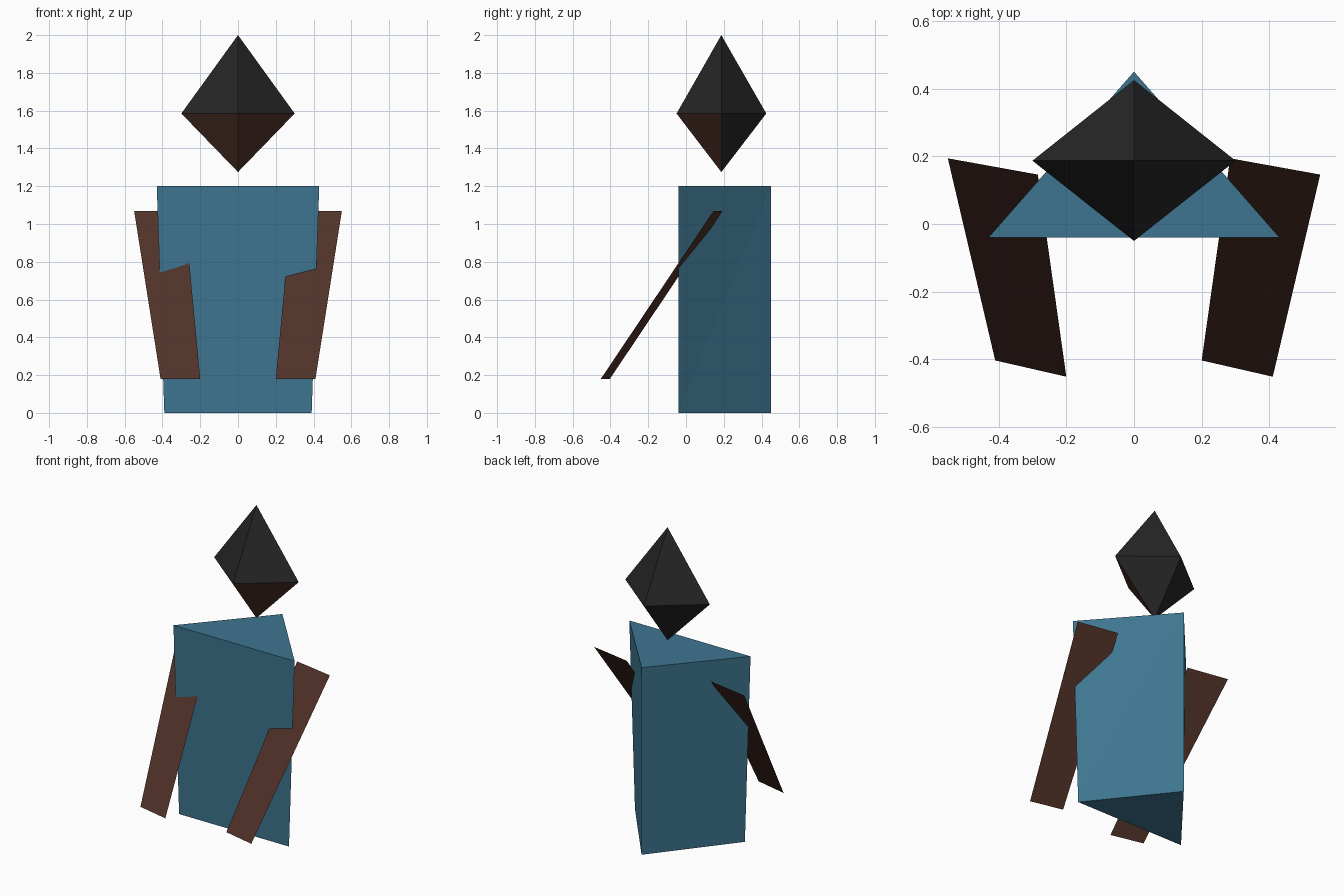
import bpy
import bmesh

cube = bpy.data.objects.get("Cube")
if cube:
    bpy.data.objects.remove(cube, do_unlink=True)


def material(name, rgb):
    mat = bpy.data.materials.new(name)
    mat.use_nodes = True
    mat.diffuse_color = (*rgb, 1)
    mat.node_tree.nodes["Principled BSDF"].inputs["Base Color"].default_value = (*rgb, 1)
    return mat


teal = material("teal", (0.047, 0.178, 0.277))
brown = material("brown", (0.080, 0.031, 0.021))
charcoal = material("charcoal", (0.019, 0.019, 0.019))


def build(name, points, faces, mats, closed=True):
    """Make a flat-shaded object from a few corners."""
    bm = bmesh.new()
    verts = [bm.verts.new(p) for p in points]
    for face in faces:
        bm.faces.new([verts[i] for i in face])
    if closed:
        bmesh.ops.recalc_face_normals(bm, faces=bm.faces[:])
    mesh = bpy.data.meshes.new(name)
    bm.to_mesh(mesh)
    bm.free()
    for mat in mats:
        mesh.materials.append(mat)
    obj = bpy.data.objects.new(name, mesh)
    bpy.context.collection.objects.link(obj)
    return obj


# Body: triangular prism, slightly wider at the shoulders
def triangle(half_width, z):
    return [(-half_width, -0.04, z), (half_width, -0.04, z), (0, 0.45, z)]


build("body", triangle(0.39, 0) + triangle(0.43, 1.2),
      [(0, 1, 2), (3, 4, 5), (0, 1, 4, 3),
       (1, 2, 5), (1, 5, 4), (0, 2, 5), (0, 5, 3)], [teal])

# Head: stretched octahedron with a brown face on the lower front
cy, cz = 0.187, 1.585
ring = [(0.3, cy, cz), (0, 0.425, cz), (-0.3, cy, cz), (0, -0.05, cz)]
sides = [(i, (i + 1) % 4) for i in range(4)]
head = build("head", ring + [(0, cy, 2), (0, cy, 1.275)],
             [(a, b, tip) for tip in (4, 5) for a, b in sides], [charcoal, brown])
for poly in head.data.polygons:
    if poly.normal.z < 0 and poly.normal.y < 0:
        poly.material_index = 1

# Arms: flat sloping panels, both turned the same way
for name, side in (("left_arm", 1), ("right_arm", -1)):
    turn = 0.024 * side
    build(name, [(side * 0.55, 0.17 - turn, 1.07), (side * 0.284, 0.17 + turn, 1.07),
                 (side * 0.2, -0.427 + turn, 0.18), (side * 0.41, -0.427 - turn, 0.18)],
          [(0, 1, 2, 3) if side > 0 else (3, 2, 1, 0)], [brown], closed=False)
